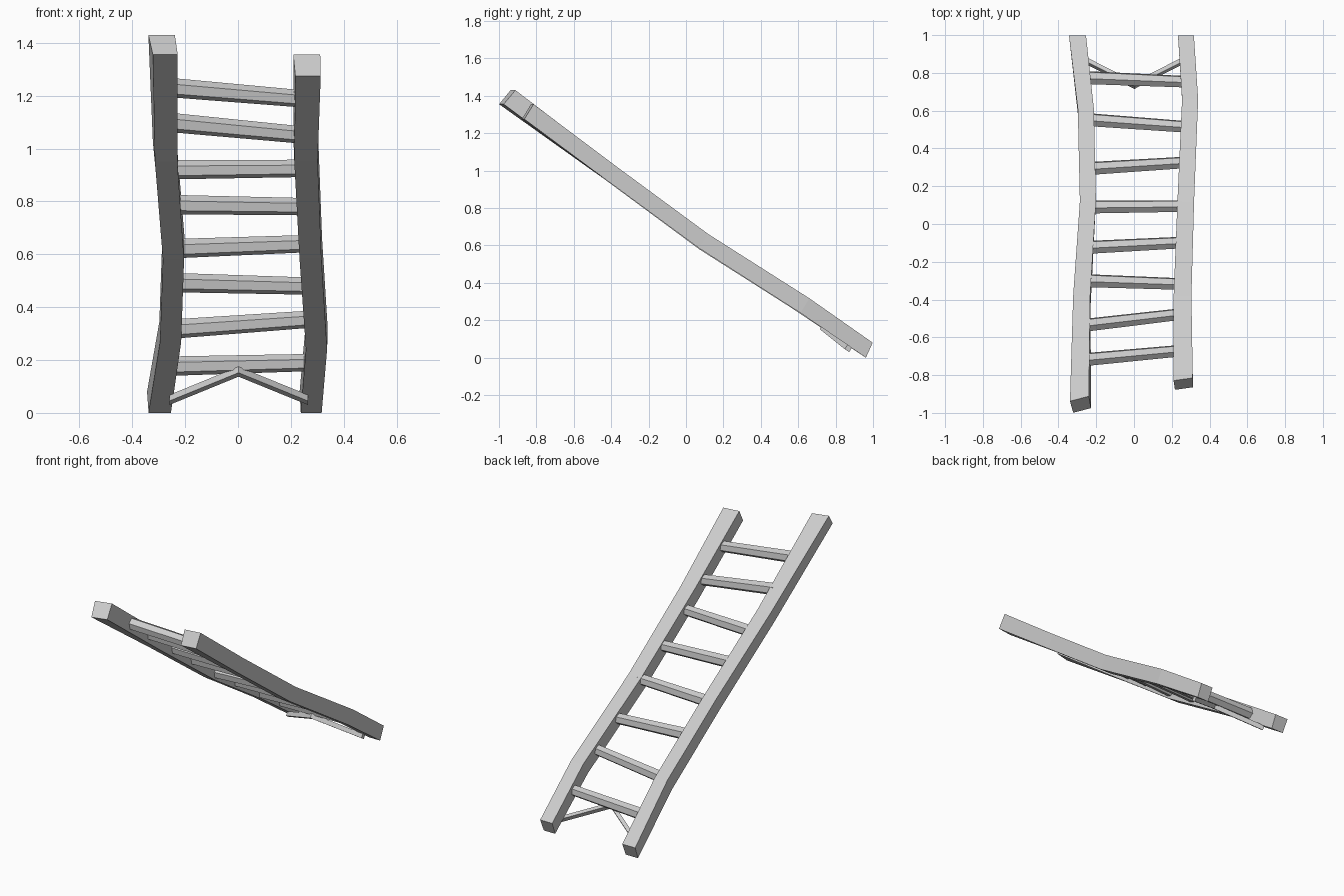
import bpy, bmesh, math
from mathutils import Vector

if "Cube" in bpy.data.objects:
    bpy.data.objects.remove(bpy.data.objects["Cube"])


def sweep(name, rings):
    """Skin a list of equal-sized vertex rings and cap both ends."""
    bm = bmesh.new()
    loops = [[bm.verts.new(p) for p in ring] for ring in rings]
    n = len(loops[0])
    for a, b in zip(loops, loops[1:]):
        for i in range(n):
            j = (i + 1) % n
            bm.faces.new((a[i], a[j], b[j], b[i]))
    bm.faces.new(loops[0])
    bm.faces.new(loops[-1])
    bmesh.ops.recalc_face_normals(bm, faces=bm.faces)
    mesh = bpy.data.meshes.new(name)
    bm.to_mesh(mesh)
    bm.free()
    obj = bpy.data.objects.new(name, mesh)
    bpy.context.collection.objects.link(obj)
    return obj


def rail(name, path, widths, drops, skew):
    """Crooked beam: path runs along the middle of the upper face."""
    rings = []
    for k, (p, w, d) in enumerate(zip(path, widths, drops)):
        s = skew if k == 0 else 0
        c, d = Vector(p), Vector(d)
        side = Vector((w / 2, s, 0))
        rings.append([c - side, c + side, c + side * 0.94 + d, c - side * 0.94 + d])
    sweep(name, rings)


def yz_ring(c, r, sides, start):
    """Regular polygon in the plane across x."""
    return [Vector(c) + Vector((0, r * math.cos(t), r * math.sin(t)))
            for t in (math.radians(start + 360 * i / sides) for i in range(sides))]


# Side rails, from the upper end to the foot
rail("left_rail",
     [(-0.289, -0.925, 1.43), (-0.277, -0.38, 1.025), (-0.244, 0.12, 0.655),
      (-0.255, 0.61, 0.345), (-0.299, 0.997, 0.08)],
     [0.1, 0.09, 0.085, 0.085, 0.09],
     [(0.014, -0.062, -0.075), (0.005, -0.052, -0.074), (0, -0.05, -0.075),
      (0, -0.048, -0.078), (0.003, -0.036, -0.08)], 0.013)
rail("right_rail",
     [(0.26, -0.822, 1.355), (0.257, -0.38, 1.028), (0.274, 0.12, 0.66),
      (0.297, 0.66, 0.317), (0.275, 0.998, 0.08)],
     [0.102, 0.094, 0.088, 0.085, 0.084],
     [(0.005, -0.049, -0.08), (0, -0.05, -0.075), (0, -0.05, -0.075),
      (0, -0.048, -0.078), (0.002, -0.036, -0.08)], 0.007)

# Uneven six-sided rungs: left y, z and right y, z
rungs = [(-0.717, 1.23, -0.67, 1.187), (-0.535, 1.098, -0.476, 1.05),
         (-0.30, 0.92, -0.318, 0.925), (-0.124, 0.788, -0.098, 0.78),
         (0.09, 0.621, 0.095, 0.64), (0.293, 0.493, 0.325, 0.48),
         (0.553, 0.317, 0.516, 0.353), (0.775, 0.177, 0.754, 0.19)]
for i, (ly, lz, ry, rz) in enumerate(rungs, 1):
    sweep(f"rung_{i}", [yz_ring((-0.25, ly, lz), 0.037, 6, 38),
                        yz_ring((0.255, ry, rz), 0.033, 6, 38)])

# Bent square brace under the foot
sweep("foot_brace", [yz_ring(c, 0.0195, 4, 12) for c in
                     ((-0.26, 0.868, 0.049), (0.002, 0.734, 0.156), (0.265, 0.868, 0.049))])
